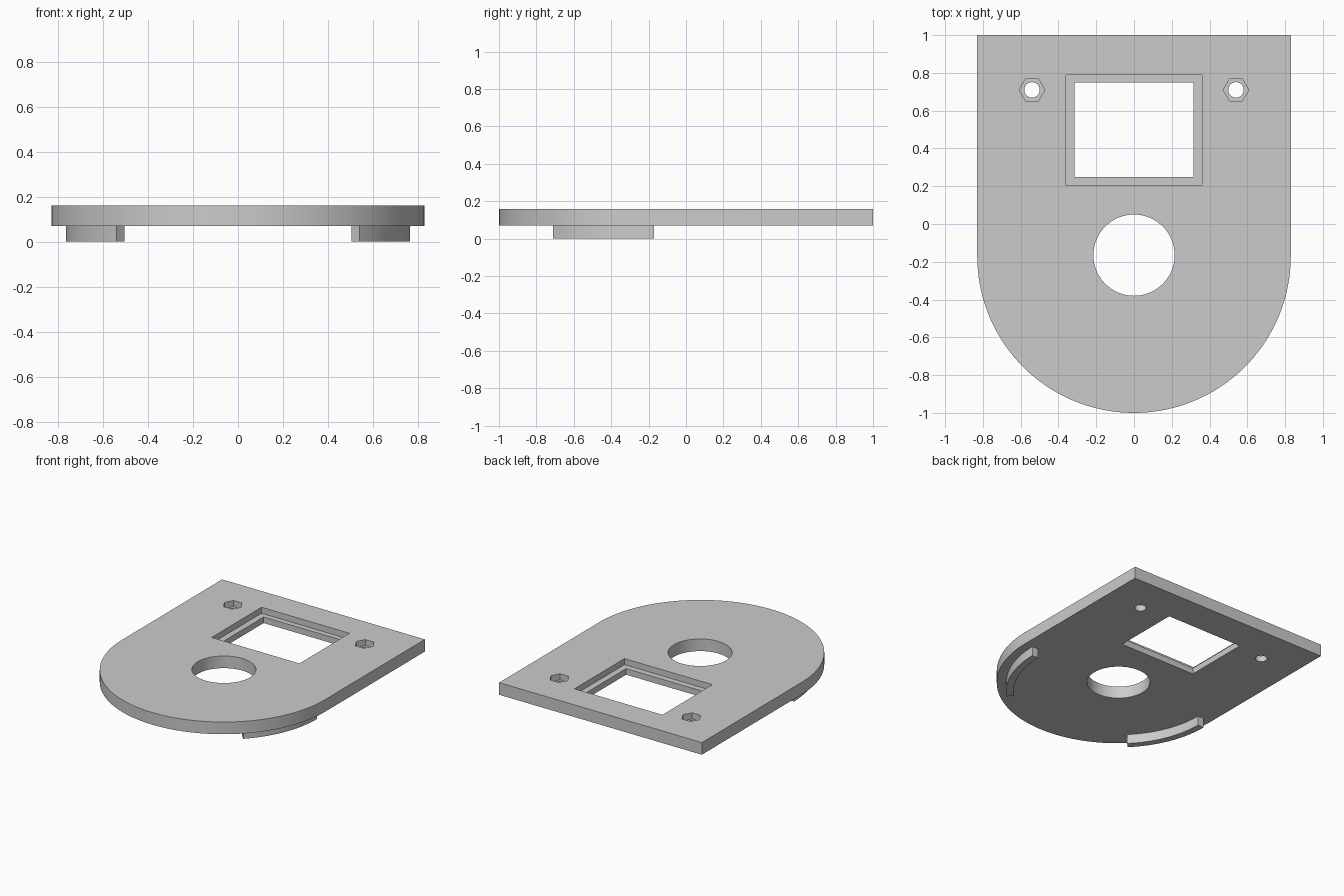
import bpy, bmesh
from math import cos, sin, pi, radians

cube = bpy.data.objects.get("Cube")
if cube:
    bpy.data.objects.remove(cube, do_unlink=True)

grey = bpy.data.materials.new("light_grey")
grey.use_nodes = True
colour = (0.6, 0.6, 0.6, 1)
grey.diffuse_color = colour
grey.node_tree.nodes["Principled BSDF"].inputs["Base Color"].default_value = colour

BOTTOM, TOP = 0.07, 0.16        # plate heights
LEDGE = 0.115                   # floor of the recesses
HALF_WIDTH = 0.83
ARC_Y = -0.17                   # centre of the rounded end


def arc(x, y, r, start, end, steps):
    """Points along an arc, angles in degrees."""
    angles = [radians(start + (end - start) * i / steps) for i in range(steps + 1)]
    return [(x + r * cos(a), y + r * sin(a)) for a in angles]


def circle(x, y, r, sides):
    return arc(x, y, r, 0, 360, sides)[:-1]


def rectangle(x0, x1, y0, y1):
    return [(x0, y0), (x1, y0), (x1, y1), (x0, y1)]


def prism(name, outline, z0, z1):
    """Extrude a flat outline between two heights."""
    bm = bmesh.new()
    base = bm.faces.new([bm.verts.new((x, y, z0)) for x, y in outline])
    extruded = bmesh.ops.extrude_face_region(bm, geom=[base], use_keep_orig=True)
    top = [v for v in extruded["geom"] if isinstance(v, bmesh.types.BMVert)]
    bmesh.ops.translate(bm, verts=top, vec=(0, 0, z1 - z0))
    bmesh.ops.recalc_face_normals(bm, faces=bm.faces)
    mesh = bpy.data.meshes.new(name)
    bm.to_mesh(mesh)
    bm.free()
    mesh.materials.append(grey)
    obj = bpy.data.objects.new(name, mesh)
    bpy.context.collection.objects.link(obj)
    return obj


def activate(obj):
    bpy.ops.object.select_all(action="DESELECT")
    obj.select_set(True)
    bpy.context.view_layer.objects.active = obj


def cut(obj, outline, z0, z1):
    """Subtract an extruded outline from an object."""
    cutter = prism("cutter", outline, z0, z1)
    cutter.hide_render = True
    activate(obj)
    mod = obj.modifiers.new("cut", "BOOLEAN")
    mod.operation = "DIFFERENCE"
    mod.solver = "EXACT"
    mod.object = cutter
    bpy.ops.object.modifier_apply(modifier=mod.name)
    bpy.data.objects.remove(cutter, do_unlink=True)


def smooth(obj):
    activate(obj)
    bpy.ops.object.shade_smooth_by_angle(angle=radians(30))


# Plate: square back, half-round front
outline = [(HALF_WIDTH, 1), (-HALF_WIDTH, 1)]
outline += arc(0, ARC_Y, HALF_WIDTH, 180, 360, 72)
plate = prism("base_plate", outline, BOTTOM, TOP)

# Stepped rectangular window and round opening
cut(plate, rectangle(-0.36, 0.36, 0.205, 0.79), LEDGE, TOP + 0.1)
cut(plate, rectangle(-0.315, 0.315, 0.25, 0.75), BOTTOM - 0.1, TOP + 0.1)
cut(plate, circle(0, -0.165, 0.215, 72), BOTTOM - 0.1, TOP + 0.1)

# Bolt holes with hexagonal nut pockets
for side in (-1, 1):
    cut(plate, circle(side * 0.54, 0.71, 0.068, 6), LEDGE, TOP + 0.1)
    cut(plate, circle(side * 0.54, 0.71, 0.041, 32), BOTTOM - 0.1, TOP + 0.1)
smooth(plate)

# Curved locating rails under the rounded end
for name, start, end in (("left_rail", -45, 0), ("right_rail", 180, 225)):
    rail = arc(0, ARC_Y, 0.765, start, end, 20) + arc(0, ARC_Y, 0.714, end, start, 20)
    smooth(prism(name, rail, 0, BOTTOM))
